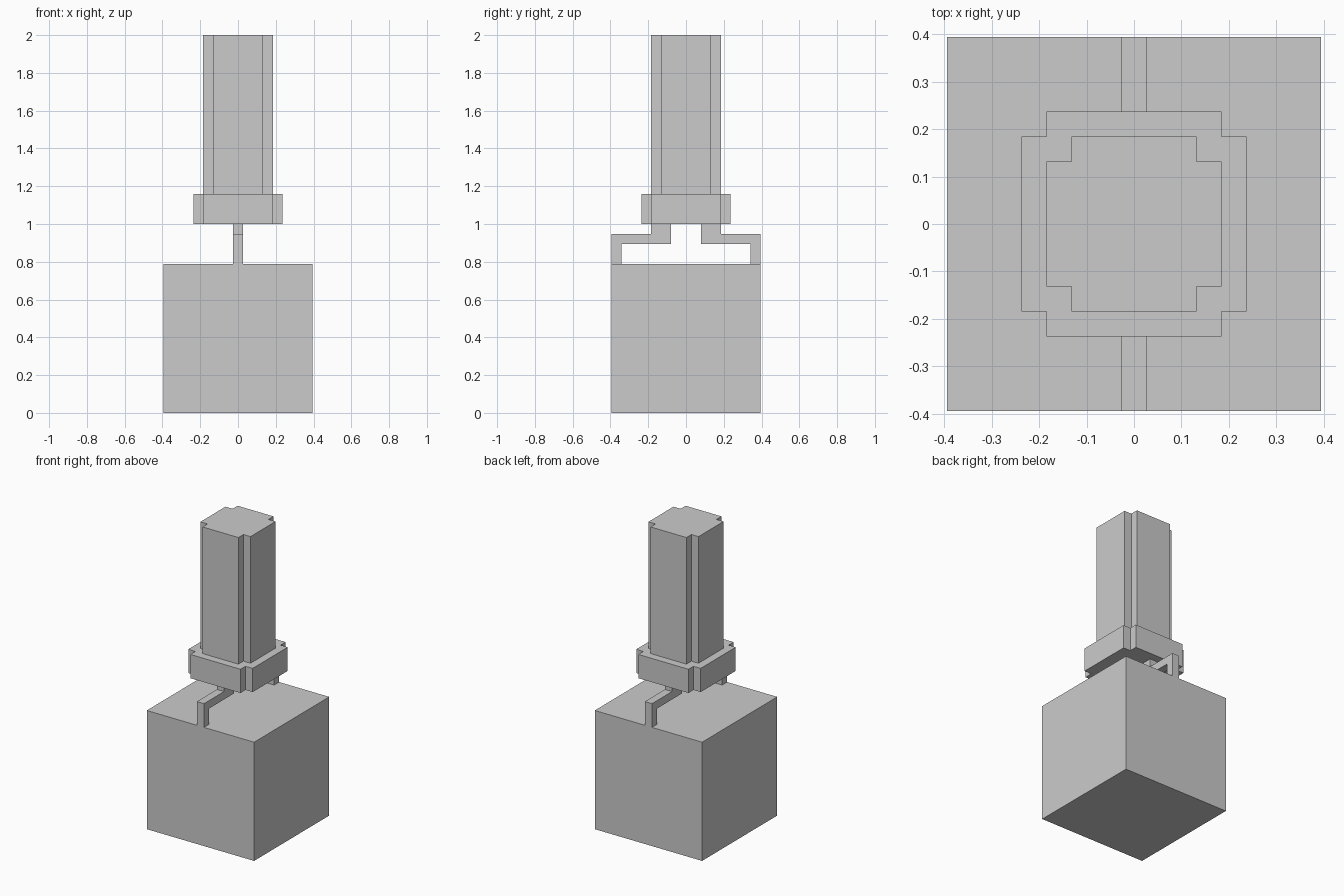
import bpy, bmesh
from mathutils import Vector

if "Cube" in bpy.data.objects:
    bpy.data.objects.remove(bpy.data.objects["Cube"])

U = 2 / 38  # one block of the voxel-style grid


def prism(name, points, direction):
    """Extrude a flat outline (in grid units) into a solid."""
    bm = bmesh.new()
    face = bm.faces.new([bm.verts.new(Vector(p) * U) for p in points])
    ext = bmesh.ops.extrude_face_region(bm, geom=[face])
    moved = [g for g in ext["geom"] if isinstance(g, bmesh.types.BMVert)]
    bmesh.ops.translate(bm, verts=moved, vec=Vector(direction) * U)
    bmesh.ops.recalc_face_normals(bm, faces=bm.faces)
    mesh = bpy.data.meshes.new(name)
    bm.to_mesh(mesh)
    bm.free()
    obj = bpy.data.objects.new(name, mesh)
    bpy.context.collection.objects.link(obj)
    return obj


def notched_column(name, r, z0, z1):
    """Square column with one block cut from each corner."""
    q = r - 1
    corner = [(r, q), (q, q), (q, r)]
    outline = []
    for _ in range(4):
        outline += corner
        corner = [(-y, x) for x, y in corner]
    return prism(name, [(x, y, z0) for x, y in outline], (0, 0, z1 - z0))


# Cube base
h = 7.5
prism("base_block", [(-h, -h, 0), (h, -h, 0), (h, h, 0), (-h, h, 0)], (0, 0, 15))

# Stepped brackets carrying the column, front and back
step = [(7.5, 15), (7.5, 18), (3.5, 18), (3.5, 19),
        (1.5, 19), (1.5, 17), (6.5, 17), (6.5, 15)]
for name, side in (("front_bracket", -1), ("back_bracket", 1)):
    prism(name, [(-0.5, side * y, z) for y, z in step], (1, 0, 0))

# Collar and column
notched_column("collar", 4.5, 19, 22)
notched_column("column", 3.5, 22, 38)
